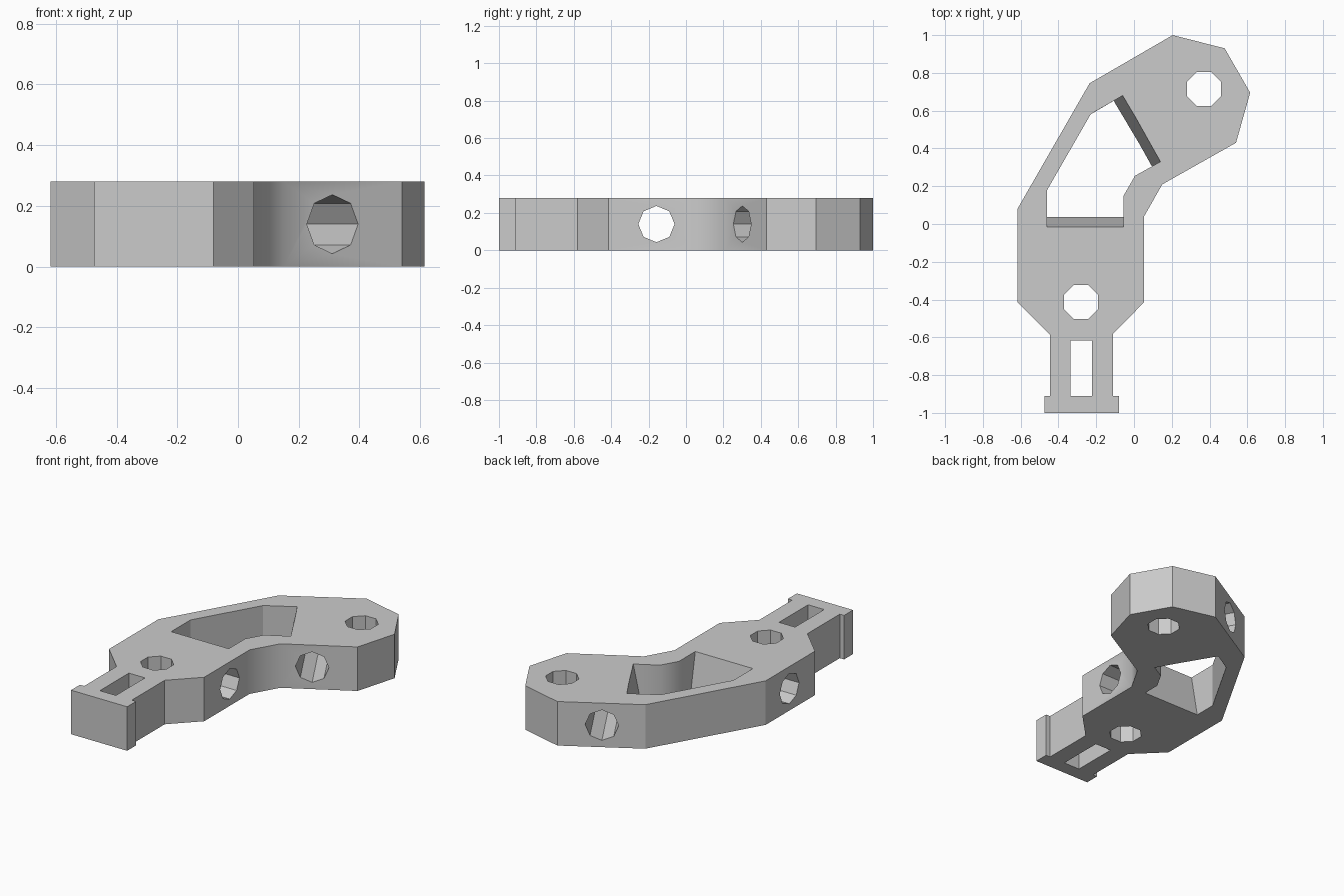
import bpy
import bmesh
from math import pi, radians
from mathutils import Matrix, Vector

if "Cube" in bpy.data.objects:
    bpy.data.objects.remove(bpy.data.objects["Cube"], do_unlink=True)

HEIGHT = 0.28
MID = HEIGHT / 2


def add_object(name, bm):
    bmesh.ops.recalc_face_normals(bm, faces=bm.faces)
    mesh = bpy.data.meshes.new(name)
    bm.to_mesh(mesh)
    bm.free()
    obj = bpy.data.objects.new(name, mesh)
    bpy.context.collection.objects.link(obj)
    return obj


def loft(name, low, high, z0, z1):
    """Closed solid between two matching outlines."""
    bm = bmesh.new()
    a = [bm.verts.new((x, y, z0)) for x, y in low]
    b = [bm.verts.new((x, y, z1)) for x, y in high]
    bm.faces.new(a)
    bm.faces.new(b)
    for i in range(len(a)):
        j = (i + 1) % len(a)
        bm.faces.new((a[i], a[j], b[j], b[i]))
    return add_object(name, bm)


def bore(name, centre, axis, radius, spin):
    """Eight-sided drill cutter along an axis."""
    bm = bmesh.new()
    turn = Vector(axis).to_track_quat('Z', 'Y').to_matrix().to_4x4()
    place = Matrix.Translation(centre) @ turn @ Matrix.Rotation(spin, 4, 'Z')
    bmesh.ops.create_cone(bm, cap_ends=True, segments=8, radius1=radius,
                          radius2=radius, depth=2, matrix=place)
    return add_object(name, bm)


# Bent bracket with a tabbed foot
outline = [(-0.475, -1), (-0.08, -1), (-0.08, -0.91), (-0.11, -0.91),
           (-0.11, -0.58), (0.053, -0.415), (0.053, 0.04), (0.15, 0.21),
           (0.54, 0.43), (0.615, 0.695), (0.48, 0.93), (0.205, 1),
           (-0.235, 0.745), (-0.617, 0.08), (-0.617, -0.415),
           (-0.445, -0.585), (-0.445, -0.91), (-0.475, -0.91)]
bracket = loft("bent_bracket", outline, outline, 0, HEIGHT)

# Pocket whose two end walls lean outward toward the top
top = [(-0.46, -0.015), (-0.055, -0.015), (-0.055, 0.15), (0.005, 0.255),
       (0.14, 0.33), (-0.06, 0.68), (-0.23, 0.58), (-0.46, 0.18)]
low = list(top)
low[0], low[1] = (-0.46, 0.038), (-0.055, 0.038)
low[4], low[5] = (0.095, 0.305), (-0.108, 0.653)
above = [(2 * t[0] - b[0], 2 * t[1] - b[1]) for t, b in zip(top, low)]
below = [(2 * b[0] - t[0], 2 * b[1] - t[1]) for t, b in zip(top, low)]
cutters = [loft("pocket_cutter", below, above, -HEIGHT, 2 * HEIGHT)]

# Slot in the foot
slot = [(-0.335, -0.91), (-0.222, -0.91), (-0.222, -0.618), (-0.335, -0.618)]
cutters.append(loft("slot_cutter", slot, slot, -1, 1))

# Upright and crosswise bolt holes
cutters += [
    bore("lower_upright_cutter", (-0.28, -0.413, MID), (0, 0, 1), 0.098, pi / 8),
    bore("upper_upright_cutter", (0.37, 0.715, MID), (0, 0, 1), 0.098, pi / 8),
    bore("lower_cross_cutter", (-0.28, -0.158, MID), (1, 0, 0), 0.097, 0),
    bore("upper_cross_cutter", (0.15, 0.58, MID), (0.5, -0.866, 0), 0.097, 0),
]
for cutter in cutters:
    mod = bracket.modifiers.new(cutter.name, 'BOOLEAN')
    mod.operation = 'DIFFERENCE'
    mod.solver = 'EXACT'
    mod.object = cutter

# Bake the cuts and remove the cutters
graph = bpy.context.evaluated_depsgraph_get()
baked = bpy.data.meshes.new_from_object(bracket.evaluated_get(graph))
bracket.modifiers.clear()
bracket.data = baked
for cutter in cutters:
    bpy.data.objects.remove(cutter, do_unlink=True)

# Smooth only the upright edges of the inner bend
bm = bmesh.new()
bm.from_mesh(baked)
for face in bm.faces:
    face.smooth = True
for edge in bm.edges:
    a, b = (v.co for v in edge.verts)
    upright = (a - b).xy.length < 0.001
    bend = a.x > -0.1 and 0.02 < a.y < 0.3
    angle = edge.calc_face_angle(0)
    edge.smooth = angle < radians(1) or (
        upright and bend and angle < radians(40))
bm.to_mesh(baked)
bm.free()

# Single grey finish
grey = bpy.data.materials.new("plain_grey")
grey.use_nodes = True
colour = (0.6, 0.6, 0.6, 1)
grey.diffuse_color = colour
grey.node_tree.nodes["Principled BSDF"].inputs["Base Color"].default_value = colour
baked.materials.clear()
baked.materials.append(grey)
